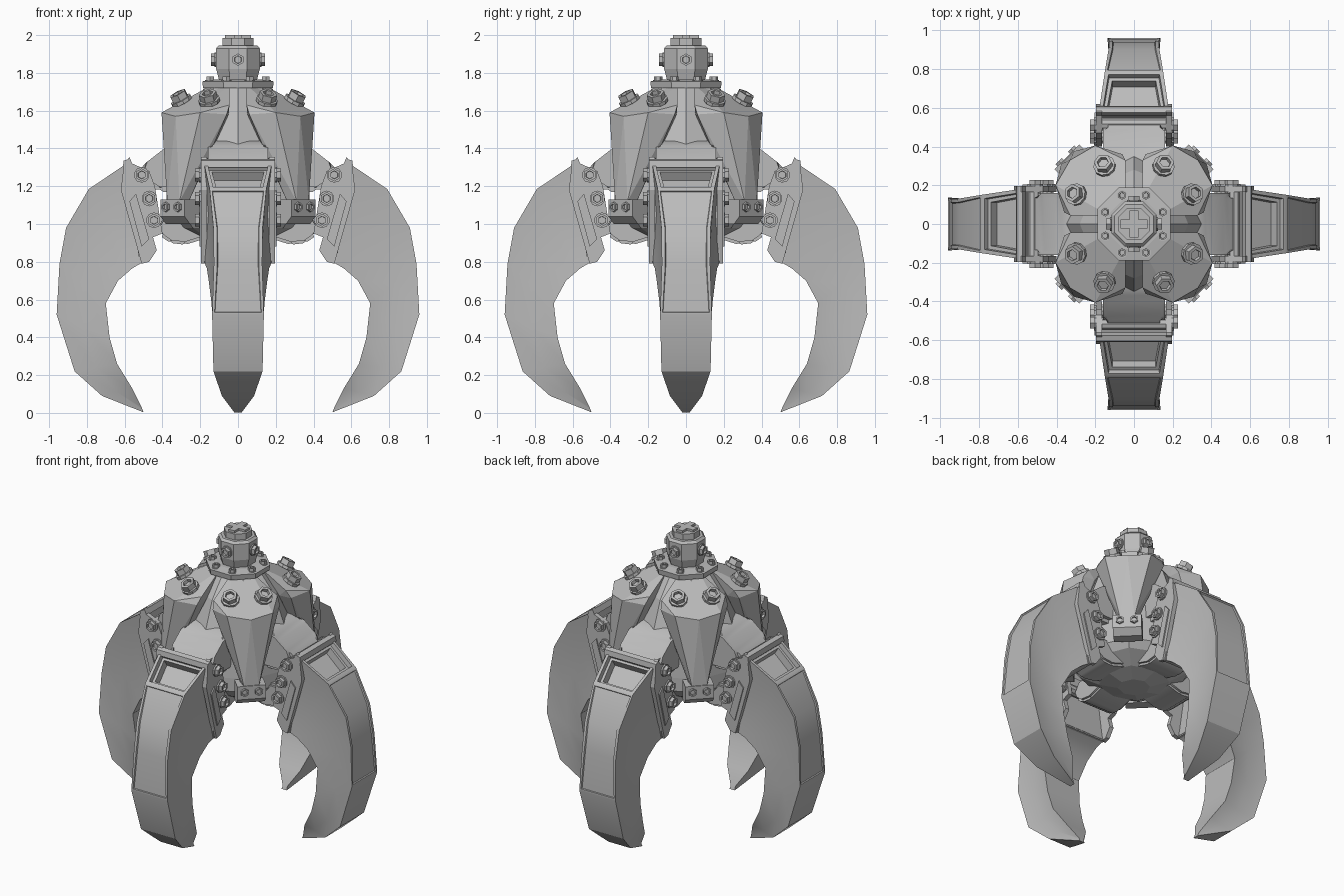
import bpy, bmesh, math
from mathutils import Matrix, Vector

if "Cube" in bpy.data.objects:
    bpy.data.objects.remove(bpy.data.objects["Cube"])

steel = bpy.data.materials.new("grey_steel")
steel.diffuse_color = (0.5, 0.5, 0.5, 1)
steel.use_nodes = True
steel.node_tree.nodes["Principled BSDF"].inputs["Base Color"].default_value = steel.diffuse_color


def finish(bm, name, rot=0.0, smooth=None):
    """Rotate about z, fix normals and turn the bmesh into an object."""
    bmesh.ops.transform(bm, matrix=Matrix.Rotation(rot, 4, 'Z'), verts=bm.verts)
    bmesh.ops.recalc_face_normals(bm, faces=bm.faces)
    me = bpy.data.meshes.new(name)
    bm.to_mesh(me)
    bm.free()
    me.materials.append(steel)
    ob = bpy.data.objects.new(name, me)
    bpy.context.collection.objects.link(ob)
    if smooth:
        bpy.ops.object.select_all(action='DESELECT')
        ob.select_set(True)
        bpy.context.view_layer.objects.active = ob
        bpy.ops.object.shade_smooth_by_angle(angle=math.radians(smooth))
    return ob


def prism(bm, pts, w0, w1):
    """Profile in (radius, z), extruded sideways from w0 to w1."""
    a = [bm.verts.new((r, w0, z)) for r, z in pts]
    b = [bm.verts.new((r, w1, z)) for r, z in pts]
    n = len(pts)
    bm.faces.new(a)
    bm.faces.new(b[::-1])
    for i in range(n):
        j = (i + 1) % n
        bm.faces.new((a[i], a[j], b[j], b[i]))


def lathe(bm, pts, sides, turn=0.0):
    rings = []
    for r, z in pts:
        rings.append([bm.verts.new((r * math.cos(turn + k * math.tau / sides),
                                    r * math.sin(turn + k * math.tau / sides), z))
                      for k in range(sides)])
    for a, b in zip(rings, rings[1:]):
        for k in range(sides):
            bm.faces.new((a[k], a[(k + 1) % sides], b[(k + 1) % sides], b[k]))
    bm.faces.new(rings[0])
    bm.faces.new(rings[-1])


def rod(bm, pos, axis, rad, depth, sides=8):
    """Cylinder whose base centre sits at pos."""
    d = Vector(axis).normalized()
    m = Matrix.Translation(Vector(pos) + d * depth / 2) @ d.to_track_quat('Z', 'Y').to_matrix().to_4x4()
    bmesh.ops.create_cone(bm, cap_ends=True, segments=sides, radius1=rad, radius2=rad,
                          depth=depth, matrix=m)


def bolt(bm, pos, axis, rad, height):
    """Washer, hexagon head and sunken socket."""
    p, d = Vector(pos), Vector(axis).normalized()
    rod(bm, p, d, rad * 1.15, height * 0.35, 10)
    old = set(bm.faces)
    rod(bm, p, d, rad * 0.95, height, 6)
    new = [f for f in bm.faces if f not in old]
    for f in new:
        f.normal_update()
    cap = max(new, key=lambda f: f.calc_center_median().dot(d))
    bmesh.ops.inset_region(bm, faces=[cap], thickness=rad * 0.35)
    bmesh.ops.inset_region(bm, faces=[cap], thickness=rad * 0.03, depth=-height * 0.4)


# claw stations: outer r, z, half width; inner r, z, half width
STATIONS = [
    (0.59, 1.32, 0.18, 0.50, 0.80, 0.18),
    (0.79, 1.185, 0.15, 0.56, 0.765, 0.165),
    (0.91, 0.98, 0.13, 0.635, 0.70, 0.155),
    (0.945, 0.79, 0.128, 0.70, 0.58, 0.14),
    (0.96, 0.52, 0.137, 0.68, 0.40, 0.13),
    (0.865, 0.22, 0.13, 0.64, 0.26, 0.12),
    (0.72, 0.09, 0.085, 0.56, 0.13, 0.08),
    (0.50, 0.003, 0.02, 0.51, 0.03, 0.02),
]


def claw(rot, tag):
    bm = bmesh.new()
    rings = []
    for ro, zo, wo, ri, zi, wi in STATIONS:
        rm, zm, wm = (ro + ri) / 2, (zo + zi) / 2, (wo + wi) * 0.44
        rings.append([bm.verts.new(v) for v in (
            (ro, -wo, zo), (ro, wo, zo), (rm, wm, zm),
            (ri, wi, zi), (ri, -wi, zi), (rm, -wm, zm))])
    back = []
    for a, b in zip(rings, rings[1:]):
        for k in range(6):
            f = bm.faces.new((a[k], a[(k + 1) % 6], b[(k + 1) % 6], b[k]))
            if k == 0:
                back.append(f)
    bm.faces.new(rings[0])
    bm.faces.new(rings[-1])
    bmesh.ops.recalc_face_normals(bm, faces=bm.faces)
    # rimmed back and stepped pocket at the top
    bmesh.ops.inset_region(bm, faces=back[1:4], thickness=0.018)
    bmesh.ops.inset_region(bm, faces=back[1:4], thickness=0.004, depth=-0.008)
    for t, d in ((0.028, 0), (0.004, -0.03), (0.025, 0), (0.004, -0.05)):
        bmesh.ops.inset_region(bm, faces=back[:1], thickness=t, depth=d)
    finish(bm, "claw_" + tag, rot, 30)

    # side plates, top lip and hinge pins
    bm = bmesh.new()
    plate = [(0.575, 1.355), (0.56, 1.32), (0.47, 1.28), (0.44, 1.20), (0.40, 0.95),
             (0.45, 0.93), (0.43, 0.86), (0.47, 0.80), (0.51, 0.79), (0.62, 1.18), (0.605, 1.31)]
    for s in (-1, 1):
        prism(bm, plate, s * 0.165, s * 0.195)
        prism(bm, [(0.54, 1.16), (0.47, 0.92), (0.51, 0.88), (0.575, 1.12)], s * 0.19, s * 0.203)
    prism(bm, [(0.56, 1.31), (0.575, 1.345), (0.605, 1.335), (0.61, 1.30)], -0.195, 0.195)
    prism(bm, [(0.50, 0.79), (0.56, 1.20), (0.58, 1.20), (0.52, 0.79)], -0.18, 0.18)
    rod(bm, (0.515, -0.2, 1.26), (0, 1, 0), 0.035, 0.4, 10)
    rod(bm, (0.45, -0.2, 1.02), (0, 1, 0), 0.035, 0.4, 10)
    finish(bm, "claw_bracket_" + tag, rot)

    bm = bmesh.new()
    for r, z in ((0.51, 1.26), (0.47, 1.135), (0.445, 1.02)):
        for s in (-1, 1):
            bolt(bm, (r, s * 0.193, z), (0, s, 0), 0.036, 0.035)
    finish(bm, "bracket_bolts_" + tag, rot)

    # rounded upper arm and lower lug joining the claw to the body
    bm = bmesh.new()
    prism(bm, [(0.2, 1.46), (0.30, 1.45), (0.39, 1.40), (0.48, 1.33), (0.53, 1.28),
               (0.50, 1.22), (0.42, 1.17), (0.2, 1.17)], -0.16, 0.16)
    bmesh.ops.bevel(bm, geom=bm.edges[:], offset=0.025, segments=2, affect='EDGES')
    finish(bm, "upper_arm_" + tag, rot, 40)
    bm = bmesh.new()
    prism(bm, [(0.15, 1.06), (0.39, 1.06), (0.40, 0.98), (0.415, 0.94), (0.36, 0.90),
               (0.28, 0.89), (0.15, 0.93)], -0.13, 0.13)
    bmesh.ops.bevel(bm, geom=bm.edges[:], offset=0.015, segments=2, affect='EDGES')
    finish(bm, "lower_lug_" + tag, rot, 40)


def shield(rot, tag):
    """Faceted corner cover, symmetric about the diagonal, with two bolts."""
    half = [(0.045, 0.13, 1.74), (0.045, 0.33, 1.63), (0.06, 0.36, 1.58), (0.20, 0.405, 1.59),
            (0.31, 0.375, 1.12), (0.26, 0.34, 1.12), (0.26, 0.34, 1.2), (0.05, 0.28, 1.58)]
    pts = half + [(y, x, z) for x, y, z in half] + [(0.33, 0.33, 1.57)]
    bm = bmesh.new()
    bmesh.ops.convex_hull(bm, input=[bm.verts.new(p) for p in pts])
    bmesh.ops.dissolve_limit(bm, angle_limit=0.02, verts=bm.verts, edges=bm.edges)
    finish(bm, "corner_shield_" + tag, rot)
    bm = bmesh.new()
    bolt(bm, (0.15, 0.295, 1.645), (0.2, 0.42, 0.8), 0.05, 0.055)
    bolt(bm, (0.295, 0.15, 1.645), (0.42, 0.2, 0.8), 0.05, 0.055)
    finish(bm, "shield_bolts_" + tag, rot)
    # raised foot under each shield
    bm = bmesh.new()
    prism(bm, [(0.38, 1.13), (0.49, 1.13), (0.49, 1.04), (0.45, 1.0), (0.38, 1.0)], -0.09, 0.09)
    finish(bm, "shield_foot_" + tag, rot + math.pi / 4)
    bm = bmesh.new()
    for s in (-1, 1):
        bolt(bm, (0.475, s * 0.045, 1.09), (1, 0, 0), 0.028, 0.03)
    finish(bm, "foot_bolts_" + tag, rot + math.pi / 4)


for i, tag in enumerate(("right", "back", "left", "front")):
    claw(i * math.pi / 2, tag)
for i, tag in enumerate(("back_right", "back_left", "front_left", "front_right")):
    shield(i * math.pi / 2, tag)

# central body
bm = bmesh.new()
lathe(bm, [(0.17, 1.73), (0.28, 1.60), (0.35, 1.42), (0.37, 1.25), (0.38, 1.12), (0.38, 1.03),
           (0.34, 0.98), (0.22, 0.92), (0.10, 0.89)], 8)
finish(bm, "body_core")

# top flange with its ring of bolts
bm = bmesh.new()
lathe(bm, [(0.20, 1.72), (0.205, 1.755), (0.14, 1.765)], 8, math.pi / 8)
finish(bm, "top_flange")
bm = bmesh.new()
for k in range(8):
    a = (k + 0.5) * math.tau / 8
    bolt(bm, (0.16 * math.cos(a), 0.16 * math.sin(a), 1.75), (0, 0, 1), 0.024, 0.032)
finish(bm, "flange_bolts")

# rotator hub, side bolts and cross-topped spindle
bm = bmesh.new()
lathe(bm, [(0.105, 1.75), (0.125, 1.82), (0.125, 1.93), (0.11, 1.945), (0.09, 1.945),
           (0.09, 1.985), (0.06, 1.985)], 8, math.pi / 8)
finish(bm, "rotator_hub")
bm = bmesh.new()
for k in range(4):
    a = k * math.pi / 2
    bolt(bm, (0.112 * math.cos(a), 0.112 * math.sin(a), 1.87), (math.cos(a), math.sin(a), 0), 0.034, 0.032)
finish(bm, "hub_bolts")
bm = bmesh.new()
prism(bm, [(-0.07, 1.95), (0.07, 1.95), (0.07, 2.0), (-0.07, 2.0)], -0.022, 0.022)
finish(bm, "spindle_cross_a")
bm = bmesh.new()
prism(bm, [(-0.07, 1.95), (0.07, 1.95), (0.07, 2.0), (-0.07, 2.0)], -0.022, 0.022)
finish(bm, "spindle_cross_b", math.pi / 2)
